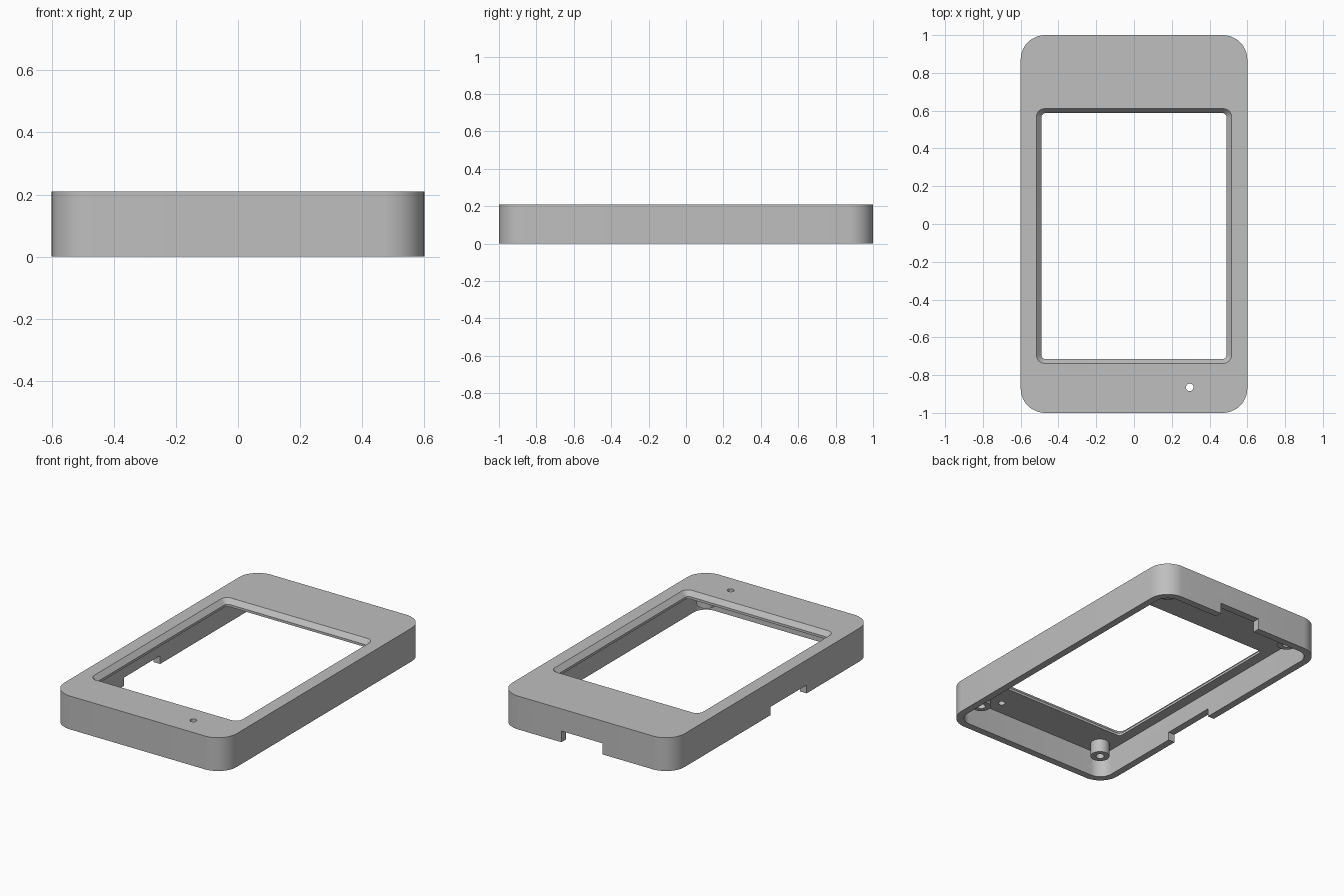
import bpy, bmesh, math

if "Cube" in bpy.data.objects:
    bpy.data.objects.remove(bpy.data.objects["Cube"])

HEIGHT, WALL, CORNER = 0.21, 0.045, 0.13
CEILING = HEIGHT - WALL

grey = bpy.data.materials.new("plain grey")
grey.use_nodes = True
COLOUR = (0.52, 0.52, 0.52, 1)
grey.diffuse_color = COLOUR
grey.node_tree.nodes["Principled BSDF"].inputs["Base Color"].default_value = COLOUR


def outline(x0, x1, y0, y1, r, steps=12):
    """Rounded rectangle, counter-clockwise."""
    corners = [(x1 - r, y1 - r), (x0 + r, y1 - r), (x0 + r, y0 + r), (x1 - r, y0 + r)]
    points = []
    for quarter, (cx, cy) in enumerate(corners):
        for i in range(steps + 1):
            a = (quarter + i / steps) * math.pi / 2
            points.append((cx + r * math.cos(a), cy + r * math.sin(a)))
    return points


def circle(cx, cy, r, steps=32):
    return [(cx + r * math.cos(math.tau * i / steps),
             cy + r * math.sin(math.tau * i / steps)) for i in range(steps)]


def loft(name, sections, closed=False):
    """Join matching outlines, given as (points, z); cap the ends or close the ring."""
    bm = bmesh.new()
    rings = [[bm.verts.new((x, y, z)) for x, y in pts] for pts, z in sections]
    pairs = list(zip(rings, rings[1:]))
    if closed:
        pairs.append((rings[-1], rings[0]))
    else:
        bm.faces.new(rings[0])
        bm.faces.new(rings[-1])
    for low, high in pairs:
        n = len(low)
        for i in range(n):
            j = (i + 1) % n
            bm.faces.new((low[i], low[j], high[j], high[i]))
    bmesh.ops.recalc_face_normals(bm, faces=bm.faces)
    mesh = bpy.data.meshes.new(name)
    bm.to_mesh(mesh)
    bm.free()
    mesh.materials.append(grey)
    obj = bpy.data.objects.new(name, mesh)
    bpy.context.collection.objects.link(obj)
    return obj


def box(name, x0, x1, y0, y1, z0, z1):
    pts = [(x0, y0), (x1, y0), (x1, y1), (x0, y1)]
    return loft(name, [(pts, z0), (pts, z1)])


def cut(target, cutter):
    """Subtract a cutter, then remove it."""
    mod = target.modifiers.new("cut", "BOOLEAN")
    mod.operation, mod.solver, mod.object = "DIFFERENCE", "EXACT", cutter
    bpy.context.view_layer.objects.active = target
    bpy.ops.object.modifier_apply(modifier=mod.name)
    bpy.data.objects.remove(cutter)


def smooth(obj):
    bpy.ops.object.select_all(action="DESELECT")
    obj.select_set(True)
    bpy.context.view_layer.objects.active = obj
    bpy.ops.object.shade_smooth_by_angle(angle=math.radians(30))


# Rounded cover, hollow from below
shell = outline(-0.6, 0.6, -1, 1, CORNER)
cover = loft("cover", [(shell, 0), (shell, HEIGHT)])
inner = outline(-0.6 + WALL, 0.6 - WALL, -1 + WALL, 1 - WALL, CORNER - WALL)
cut(cover, loft("cavity_cutter", [(inner, -0.1), (inner, CEILING)]))

# Screen window: straight lip below, chamfer above
lip = outline(-0.49, 0.49, -0.715, 0.587, 0.022)
rim = outline(-0.517, 0.517, -0.738, 0.611, 0.045)
cut(cover, loft("window_cutter", [(lip, 0.1), (lip, HEIGHT - 0.03),
                                  (rim, HEIGHT), (rim, HEIGHT + 0.1)]))

# Small round hole near the front edge
hole = circle(0.295, -0.865, 0.02)
cut(cover, loft("hole_cutter", [(hole, 0.1), (hole, 0.3)]))

# Connector notches in the back wall and one side wall
cut(cover, box("back_notch_cutter", -0.12, 0.168, 0.9, 1.1, -0.1, 0.07))
cut(cover, box("side_notch_cutter", -0.7, -0.52, -0.343, 0.018, -0.1, 0.052))
smooth(cover)

# Hollow screw posts under the four corners
for side, sx in (("left", 1), ("right", -1)):
    for end, sy in (("front", -1), ("back", 1)):
        outer = circle(sx * 0.458, sy * 0.858, 0.056)
        bore = circle(sx * 0.458, sy * 0.858, 0.025)
        post = loft(f"{end}_{side}_screw_post",
                    [(outer, 0.08), (outer, CEILING), (bore, CEILING), (bore, 0.08)],
                    closed=True)
        smooth(post)
